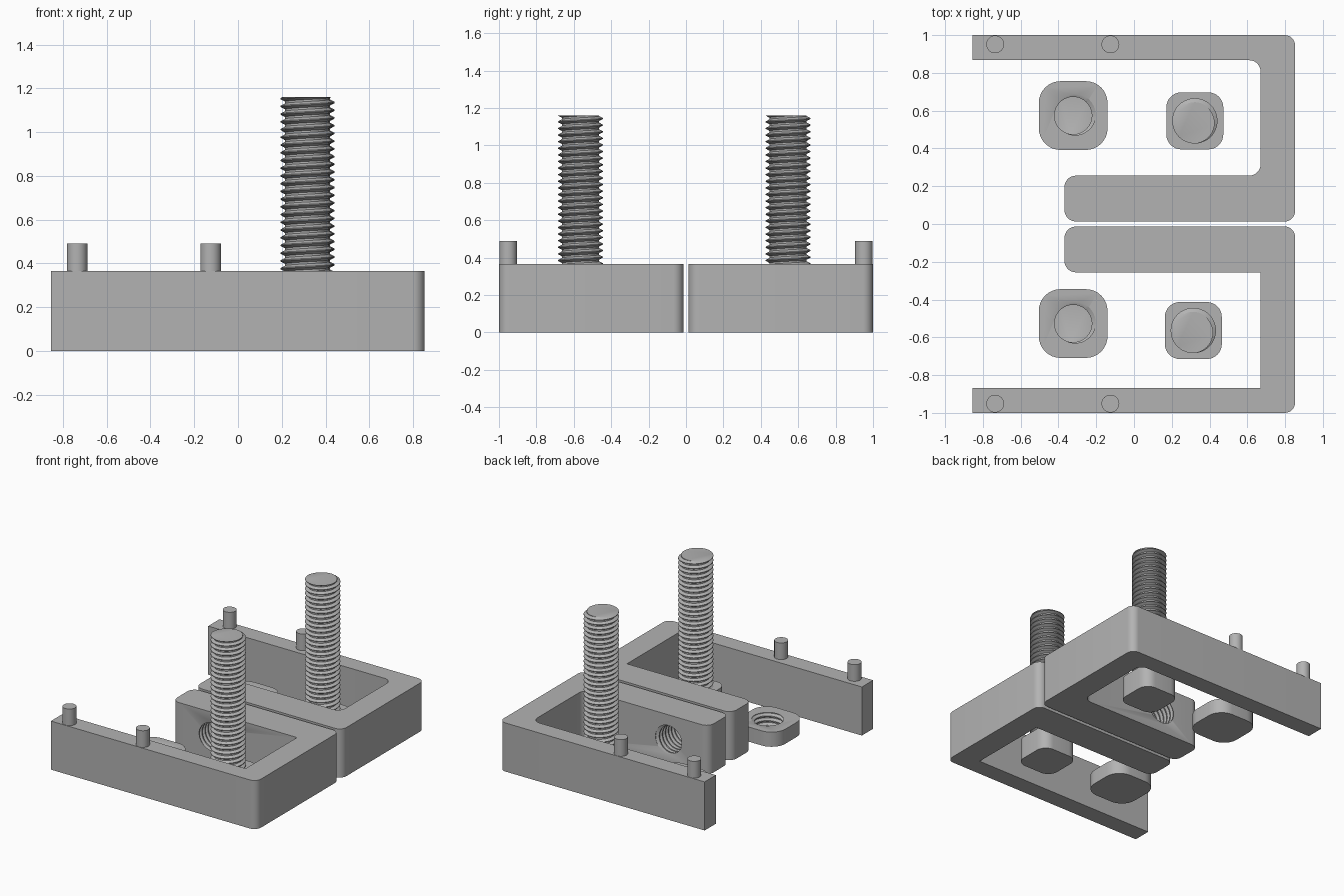
import bpy, bmesh, math
from mathutils import Vector, Matrix

if "Cube" in bpy.data.objects:
    bpy.data.objects.remove(bpy.data.objects["Cube"])

GREY = (0.45, 0.45, 0.45, 1)
mat = bpy.data.materials.new("plain_grey")
mat.use_nodes = True
mat.diffuse_color = GREY
mat.node_tree.nodes["Principled BSDF"].inputs["Base Color"].default_value = GREY

HEIGHT = 0.365
PITCH = 0.0353
MAJOR, MINOR = 0.12, 0.099


def finish(bm, name):
    bmesh.ops.recalc_face_normals(bm, faces=bm.faces)
    mesh = bpy.data.meshes.new(name)
    bm.to_mesh(mesh)
    bm.free()
    mesh.materials.append(mat)
    shade(mesh)
    obj = bpy.data.objects.new(name, mesh)
    bpy.context.collection.objects.link(obj)
    return obj


def shade(mesh):
    mesh.polygons.foreach_set("use_smooth", [True] * len(mesh.polygons))
    mesh.set_sharp_from_angle(angle=math.radians(30))


def rounded(corners, steps=8):
    """Outline with right-angled corners (x, y, radius) rounded off."""
    out = []
    for i, (x, y, r) in enumerate(corners):
        p = Vector((x, y))
        if r == 0:
            out.append(p)
            continue
        a = (Vector(corners[i - 1][:2]) - p).normalized()
        b = (Vector(corners[(i + 1) % len(corners)][:2]) - p).normalized()
        c = p + (a + b) * r
        for s in range(steps + 1):
            t = math.pi / 2 * s / steps
            out.append(c - r * (math.cos(t) * b + math.sin(t) * a))
    return out


def prism(name, outline, z0, z1):
    bm = bmesh.new()
    face = bm.faces.new([bm.verts.new((p.x, p.y, z0)) for p in outline])
    ext = bmesh.ops.extrude_face_region(bm, geom=[face])
    top = [v for v in ext["geom"] if isinstance(v, bmesh.types.BMVert)]
    bmesh.ops.translate(bm, verts=top, vec=(0, 0, z1 - z0))
    return finish(bm, name)


def rounded_block(name, x, y, size, radius, z1):
    h = size / 2
    signs = ((-1, -1), (1, -1), (1, 1), (-1, 1))
    return prism(name, rounded([(x + sx * h, y + sy * h, radius) for sx, sy in signs]), 0, z1)


def thread(name, length, matrix, segs=40):
    """Helical thread along local z from 0 to length, trimmed flat and capped."""
    bm = bmesh.new()
    profile = ((0, MINOR), (0.25, MINOR), (0.56, MAJOR), (0.69, MAJOR))
    rows = 4 * (math.ceil(length / PITCH) + 3)
    grid = []
    for k in range(rows + 4):
        f, r = profile[k % 4]
        ring = []
        for i in range(segs):
            a = math.tau * i / segs
            z = (k // 4 - 2 + f + i / segs) * PITCH
            ring.append(bm.verts.new((r * math.cos(a), r * math.sin(a), z)))
        grid.append(ring)

    def vert(k, i):
        return grid[k][i] if i < segs else grid[k + 4][0]

    for k in range(rows - 1):
        for i in range(segs):
            bm.faces.new((vert(k, i), vert(k, i + 1), vert(k + 1, i + 1), vert(k + 1, i)))
    for z, n in ((0, -1), (length, 1)):
        cut = bmesh.ops.bisect_plane(bm, geom=bm.verts[:] + bm.edges[:] + bm.faces[:],
                                     plane_co=(0, 0, z), plane_no=(0, 0, n), clear_outer=True)
        rim = [e for e in cut["geom_cut"] if isinstance(e, bmesh.types.BMEdge)]
        bmesh.ops.holes_fill(bm, edges=rim, sides=0)
    bm.transform(matrix)
    return finish(bm, name)


def cut_hole(obj, cutter):
    mod = obj.modifiers.new("threaded_hole", "BOOLEAN")
    mod.object = cutter
    mod.solver = "EXACT"
    deps = bpy.context.evaluated_depsgraph_get()
    mesh = bpy.data.meshes.new_from_object(obj.evaluated_get(deps))
    obj.modifiers.clear()
    obj.data = mesh
    shade(mesh)
    bpy.data.objects.remove(cutter)


def bracket(name, side, inner):
    """Hooked bracket: long thin arm, back post and short thick arm."""
    s = side
    corners = [(-0.855, 1, 0), (0.853, 1, 0.055), (0.853, 0.0135, 0.055),
               (-0.368, 0.0135, 0.06), (-0.368, 0.256, 0.06), (0.67, 0.256, inner),
               (0.67, 0.867, inner), (-0.855, 0.867, 0)]
    obj = prism(name + "_bracket", rounded([(x, y * s, r) for x, y, r in corners]), 0, HEIGHT)
    # Threaded hole across the short arm
    turn = Matrix.Translation((-0.045, -0.05 if s > 0 else 0.05, 0.18)) \
        @ Matrix.Rotation(-s * math.pi / 2, 4, "X")
    cut_hole(obj, thread(name + "_arm_cutter", 0.4, turn))
    # Locating pins on the long arm
    for i, x in enumerate((-0.735, -0.125)):
        bm = bmesh.new()
        bmesh.ops.create_cone(bm, cap_ends=True, segments=32, radius1=0.047, radius2=0.047,
                              depth=0.145,
                              matrix=Matrix.Translation((x, 0.951 * s, HEIGHT + 0.0525)))
        finish(bm, f"{name}_pin_{i + 1}")


def bolt(name, x, y):
    rounded_block(name + "_bolt_head", x, y, 0.302, 0.08, 0.17)
    thread(name + "_bolt_shaft", 1.0, Matrix.Translation((x, y, 0.16)))


def nut(name, x, y):
    obj = rounded_block(name + "_nut", x, y, 0.364, 0.115, 0.11)
    cut_hole(obj, thread(name + "_nut_cutter", 0.2, Matrix.Translation((x, y, 0.015))))


bracket("back", 1, 0.06)
bracket("front", -1, 0)
bolt("back", 0.322, 0.546)
bolt("front", 0.314, -0.564)
nut("back", -0.322, 0.574)
nut("front", -0.322, -0.527)
